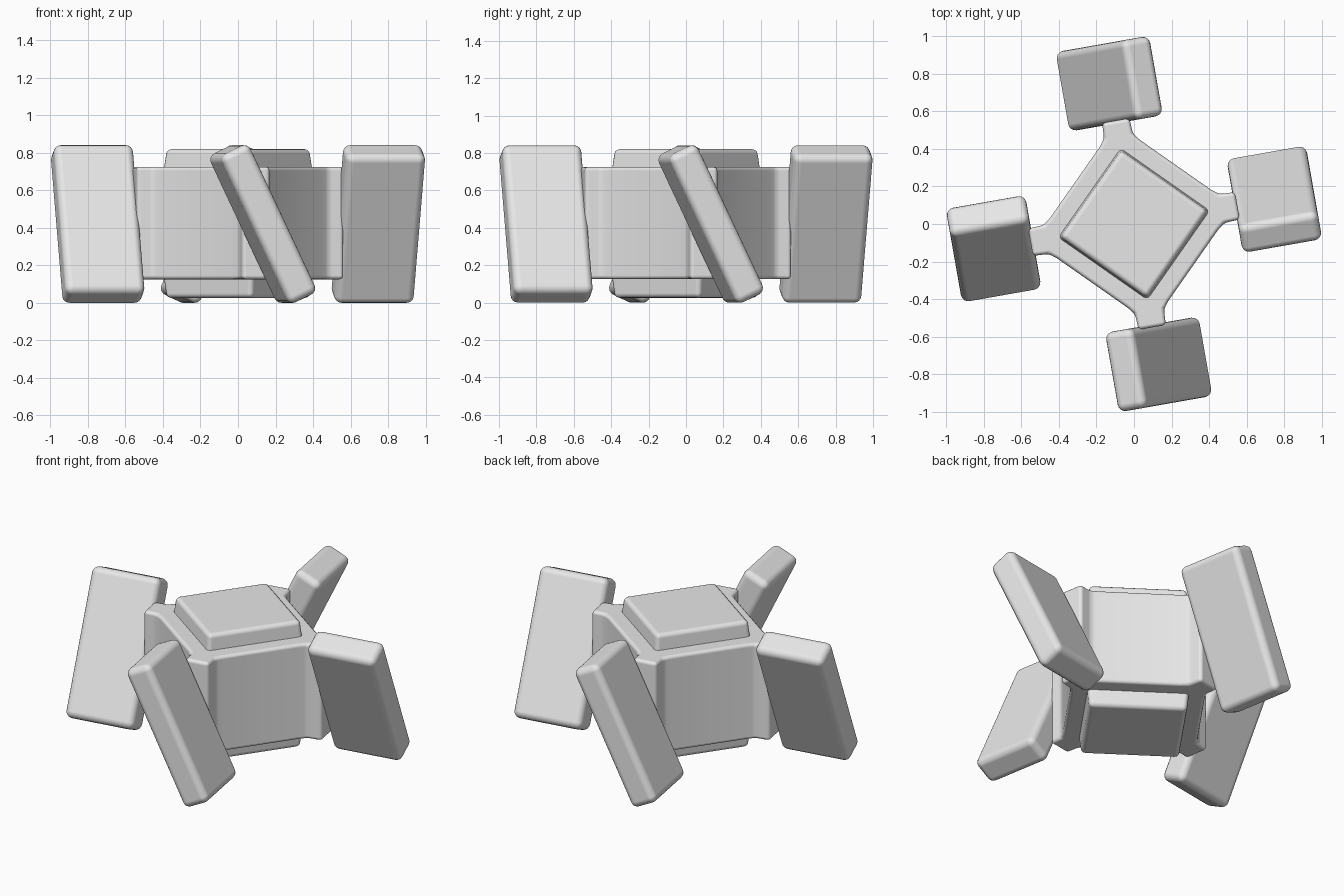
import bpy
import bmesh
from math import radians, pi, cos, sin

cube = bpy.data.objects.get("Cube")
if cube:
    bpy.data.objects.remove(cube, do_unlink=True)

TURN = radians(10)       # the whole rotor is turned slightly about z
TILT = radians(25.5)     # pitch of each paddle

grey = bpy.data.materials.new("plain grey")
grey.use_nodes = True
grey.diffuse_color = (0.8, 0.8, 0.8, 1)
grey.node_tree.nodes["Principled BSDF"].inputs["Base Color"].default_value = (0.8, 0.8, 0.8, 1)


def finish(name, mesh, bevel, segments=3):
    """Wrap a mesh in a soft-edged, smooth shaded object."""
    obj = bpy.data.objects.new(name, mesh)
    bpy.context.collection.objects.link(obj)
    for poly in mesh.polygons:
        poly.use_smooth = True
    if not mesh.materials:
        mesh.materials.append(grey)
    mod = obj.modifiers.new("soft edges", 'BEVEL')
    mod.width = bevel
    mod.segments = segments
    mod.limit_method = 'ANGLE'
    mod.angle_limit = radians(30)
    mod.harden_normals = True
    return obj


def loft(name, low, high, z_low, z_high, bevel):
    """Solid between two outlines with the same number of points."""
    bm = bmesh.new()
    a = [bm.verts.new((x, y, z_low)) for x, y in low]
    b = [bm.verts.new((x, y, z_high)) for x, y in high]
    n = len(a)
    bm.faces.new(a[::-1])
    bm.faces.new(b)
    for i in range(n):
        j = (i + 1) % n
        bm.faces.new((a[i], a[j], b[j], b[i]))
    mesh = bpy.data.meshes.new(name)
    bm.to_mesh(mesh)
    bm.free()
    obj = finish(name, mesh, bevel)
    obj.rotation_euler.z = TURN
    return obj


def quarter_turns(points):
    """Repeat a list of points around the centre four times."""
    out = []
    for k in range(4):
        c, s = cos(k * pi / 2), sin(k * pi / 2)
        out += [(x * c - y * s, x * s + y * c) for x, y in points]
    return out


# Hub body: square block with a flange at each corner
half = [(0.435, -0.11), (0.475, -0.078), (0.56, -0.074)]
corner = half + [(x, -y) for x, y in reversed(half)]
outline = quarter_turns(corner)
loft("hub_body", outline, outline, 0.125, 0.725, 0.02)

# Raised square plates above and below the hub
wide, narrow = quarter_turns([(0.415, 0)]), quarter_turns([(0.395, 0)])
loft("top_plate", wide, narrow, 0.69, 0.82, 0.025)
loft("bottom_plate", narrow, wide, 0.025, 0.16, 0.025)

# Four pitched paddles sharing one mesh
bm = bmesh.new()
bmesh.ops.create_cube(bm, size=1)
bmesh.ops.scale(bm, vec=(0.43, 0.17, 0.88), verts=bm.verts)
bmesh.ops.translate(bm, vec=(0.76, 0, 0), verts=bm.verts)
paddle_mesh = bpy.data.meshes.new("paddle")
bm.to_mesh(paddle_mesh)
bm.free()
for k, side in enumerate(("left", "back", "right", "front")):
    paddle = finish(side + "_paddle", paddle_mesh, 0.04, 4)
    paddle.location.z = 0.42
    paddle.rotation_euler = (TILT, 0, TURN + k * pi / 2)
